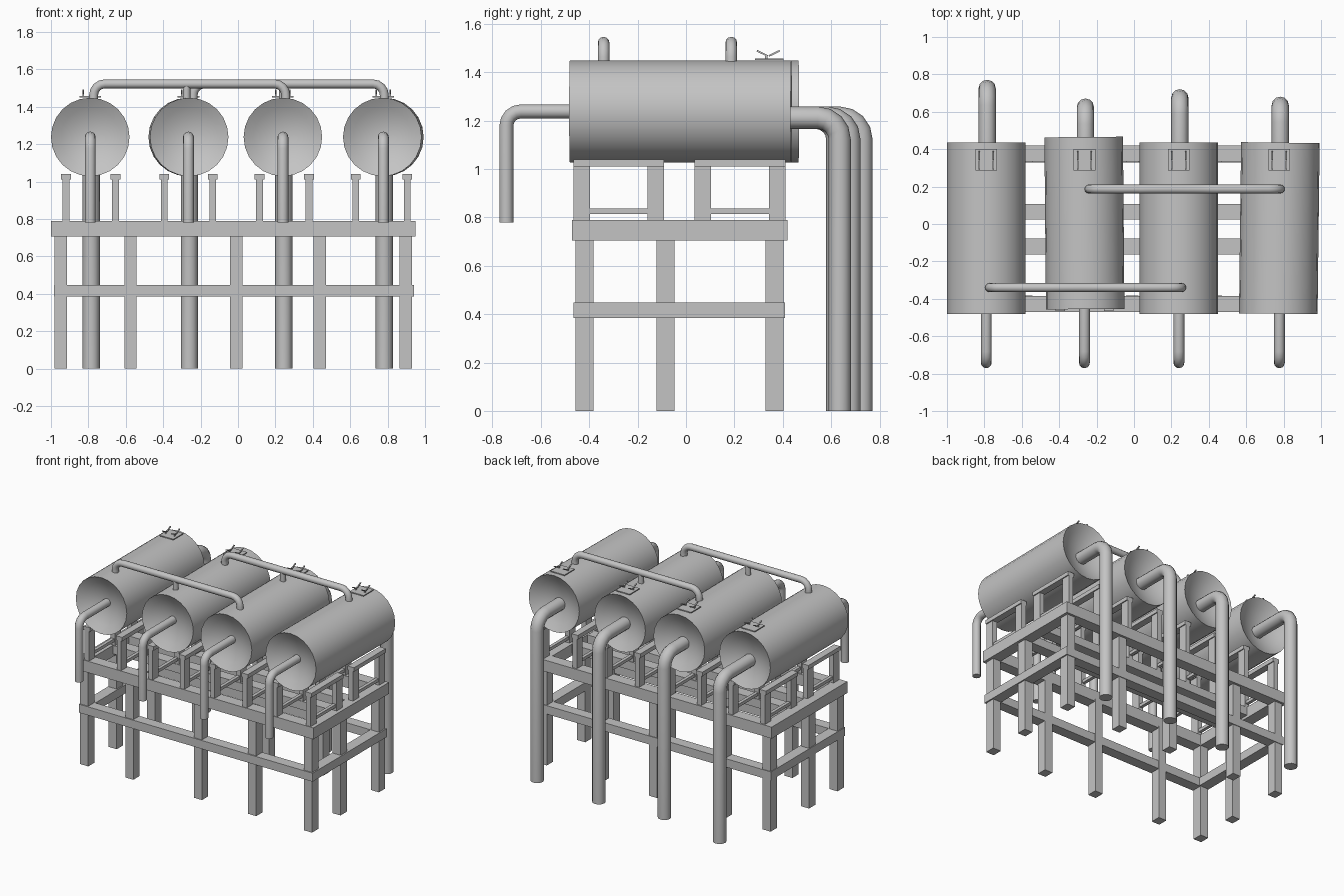
import bpy, bmesh, math
from mathutils import Vector, Matrix

cube = bpy.data.objects.get("Cube")
if cube:
    bpy.data.objects.remove(cube, do_unlink=True)

GREY = (0.55, 0.55, 0.55, 1)
mat = bpy.data.materials.new("plain grey")
mat.use_nodes = True
mat.diffuse_color = GREY
mat.node_tree.nodes["Principled BSDF"].inputs["Base Color"].default_value = GREY


def finish(name, bm, smooth=None):
    bmesh.ops.recalc_face_normals(bm, faces=bm.faces)
    mesh = bpy.data.meshes.new(name)
    bm.to_mesh(mesh)
    bm.free()
    mesh.materials.append(mat)
    obj = bpy.data.objects.new(name, mesh)
    bpy.context.collection.objects.link(obj)
    if smooth:
        bpy.ops.object.select_all(action='DESELECT')
        obj.select_set(True)
        bpy.context.view_layer.objects.active = obj
        bpy.ops.object.shade_smooth_by_angle(angle=math.radians(smooth))
    return obj


def box(bm, x0, x1, y0, y1, z0, z1):
    centre = Vector((x0 + x1, y0 + y1, z0 + z1)) / 2
    size = Matrix.Diagonal((x1 - x0, y1 - y0, z1 - z0, 1))
    bmesh.ops.create_cube(bm, size=1, matrix=Matrix.Translation(centre) @ size)


def ring_frame(bm, x0, x1, y0, y1, z0, z1, w):
    # rectangular frame of four beams
    for a, b in ((y0, y0 + w), (y1 - w, y1)):
        box(bm, x0, x1, a, b, z0, z1)
    for a, b in ((x0, x0 + w), (x1 - w, x1)):
        box(bm, a, b, y0 + w, y1 - w, z0, z1)


def pipe(name, corners, radius, bend, sides=12):
    # round the inner corners, then sweep a circle along the path
    pts = [Vector(c) for c in corners]
    path = [pts[0]]
    for a, b, c in zip(pts, pts[1:], pts[2:]):
        p, q = b + (a - b).normalized() * bend, b + (c - b).normalized() * bend
        for i in range(5):
            t = math.pi / 2 * i / 4
            path.append(p + (b - p) * math.sin(t) + (q - p + p - b) * (1 - math.cos(t)))
    path.append(pts[-1])
    normal = (pts[1] - pts[0]).cross(pts[2] - pts[1]).normalized() if len(pts) > 2 else Vector((0, 1, 0))
    bm = bmesh.new()
    rings = []
    for i, p in enumerate(path):
        d = (path[min(i + 1, len(path) - 1)] - path[max(i - 1, 0)]).normalized()
        side = d.cross(normal)
        rings.append([bm.verts.new(p + radius * (normal * math.cos(a) + side * math.sin(a)))
                      for a in (math.tau * k / sides for k in range(sides))])
    for r, s in zip(rings, rings[1:]):
        for k in range(sides):
            j = (k + 1) % sides
            bm.faces.new((r[k], r[j], s[j], s[k]))
    bm.faces.new(rings[0])
    bm.faces.new(rings[-1])
    return finish(name, bm, 50)


# Tanks: lathed shells with dished-in ends
RADIUS, AXIS_Z = 0.21, 1.238


def tank(name, x, y0, y1, turn):
    half, mid = (y1 - y0) / 2, (y0 + y1) / 2
    dish = [(RADIUS * f, half - 0.07 * (1 - f * f)) for f in (0, 0.25, 0.5, 0.75, 1)]
    profile = [(r, -y) for r, y in dish] + dish[::-1]
    bm = bmesh.new()
    verts = [bm.verts.new((r, y, 0)) for r, y in profile]
    edges = [bm.edges.new(pair) for pair in zip(verts, verts[1:])]
    bmesh.ops.spin(bm, geom=verts + edges, cent=(0, 0, 0), axis=(0, 1, 0),
                   angle=math.tau, steps=24)
    bmesh.ops.remove_doubles(bm, verts=bm.verts, dist=0.0005)
    obj = finish(name, bm, 40)
    obj.location = (x, mid, AXIS_Z)
    obj.rotation_euler.z = math.radians(turn)


# x, front y, back y, turn, distance of the rear pipe
tanks = [(-0.79, -0.48, 0.435, 0, 0.725), (-0.265, -0.455, 0.465, 0.5, 0.625),
         (0.24, -0.48, 0.435, 0, 0.675), (0.777, -0.48, 0.435, -0.7, 0.635)]
for n, (x, y0, y1, turn, rear) in enumerate(tanks, 1):
    tank(f"tank_{n}", x, y0, y1, turn)
    pipe(f"front_pipe_{n}", [(x, y0 + 0.09, 1.238), (x, -0.742, 1.238), (x, -0.742, 0.78)], 0.029, 0.06)
    pipe(f"rear_pipe_{n}", [(x + 0.005, y1 - 0.09, 1.212), (x + 0.005, rear, 1.212),
                            (x + 0.005, rear, 0)], 0.046, 0.09)
    # flat hatch plate with a small V handle
    bm = bmesh.new()
    box(bm, x - 0.058, x + 0.058, 0.285, 0.402, 1.45, 1.457)
    finish(f"hatch_{n}", bm)
    bm = bmesh.new()
    for sx in (-0.037, 0.037):
        box(bm, x + sx - 0.004, x + sx + 0.004, 0.326, 0.336, 1.455, 1.472)
        for sy in (-1, 1):
            bmesh.ops.create_cube(bm, size=1, matrix=Matrix.Translation((x + sx, 0.34 + sy * 0.025, 1.478))
                                  @ Matrix.Rotation(sy * 0.45, 4, 'X') @ Matrix.Diagonal((0.008, 0.05, 0.007, 1)))
    finish(f"hatch_handle_{n}", bm)

# Overhead linking pipes, each with a stub to the tank it passes over
for name, y, xa, xb, xm in (("front", -0.34, -0.772, 0.255, -0.275), ("rear", 0.187, -0.24, 0.782, 0.24)):
    pipe(f"{name}_link_pipe", [(xa, y, 1.4), (xa, y, 1.522), (xb, y, 1.522), (xb, y, 1.4)], 0.024, 0.06)
    pipe(f"{name}_link_stub", [(xm, y, 1.4), (xm, y, 1.52)], 0.02, 0)

# Platform frame with inner cross beams
bm = bmesh.new()
ring_frame(bm, -1.0, 0.95, -0.47, 0.42, 0.705, 0.79, 0.085)
for y in (-0.12, 0.065):
    box(bm, -0.915, 0.865, y - 0.042, y + 0.042, 0.725, 0.788)
finish("platform_frame", bm)

bm = bmesh.new()
ring_frame(bm, -0.985, 0.94, -0.465, 0.408, 0.385, 0.448, 0.08)
finish("lower_brace_frame", bm)

# Legs: five along the front and back, one mid-side at each end
leg_x = (-0.947, -0.575, -0.01, 0.437, 0.897)
bm = bmesh.new()
for y in (-0.42, -0.085, 0.366):
    for x in leg_x if y != -0.085 else (leg_x[0], leg_x[-1]):
        box(bm, x - 0.033, x + 0.033, y - 0.037, y + 0.037, 0, 0.72)
finish("legs", bm)

# Tank cradles: paired posts, saddle rails and lower rods
bm = bmesh.new()
for x in (-0.92, -0.655, -0.395, -0.135, 0.115, 0.38, 0.63, 0.905):
    for y0, y1 in ((-0.465, -0.09), (0.035, 0.41)):
        for y in (y0, y1 - 0.068):
            box(bm, x - 0.018, x + 0.018, y, y + 0.068, 0.78, 1.03)
        box(bm, x - 0.026, x + 0.026, y0, y1, 1.01, 1.04)
        box(bm, x - 0.012, x + 0.012, y0 + 0.03, y1 - 0.03, 0.815, 0.838)
finish("cradles", bm)
